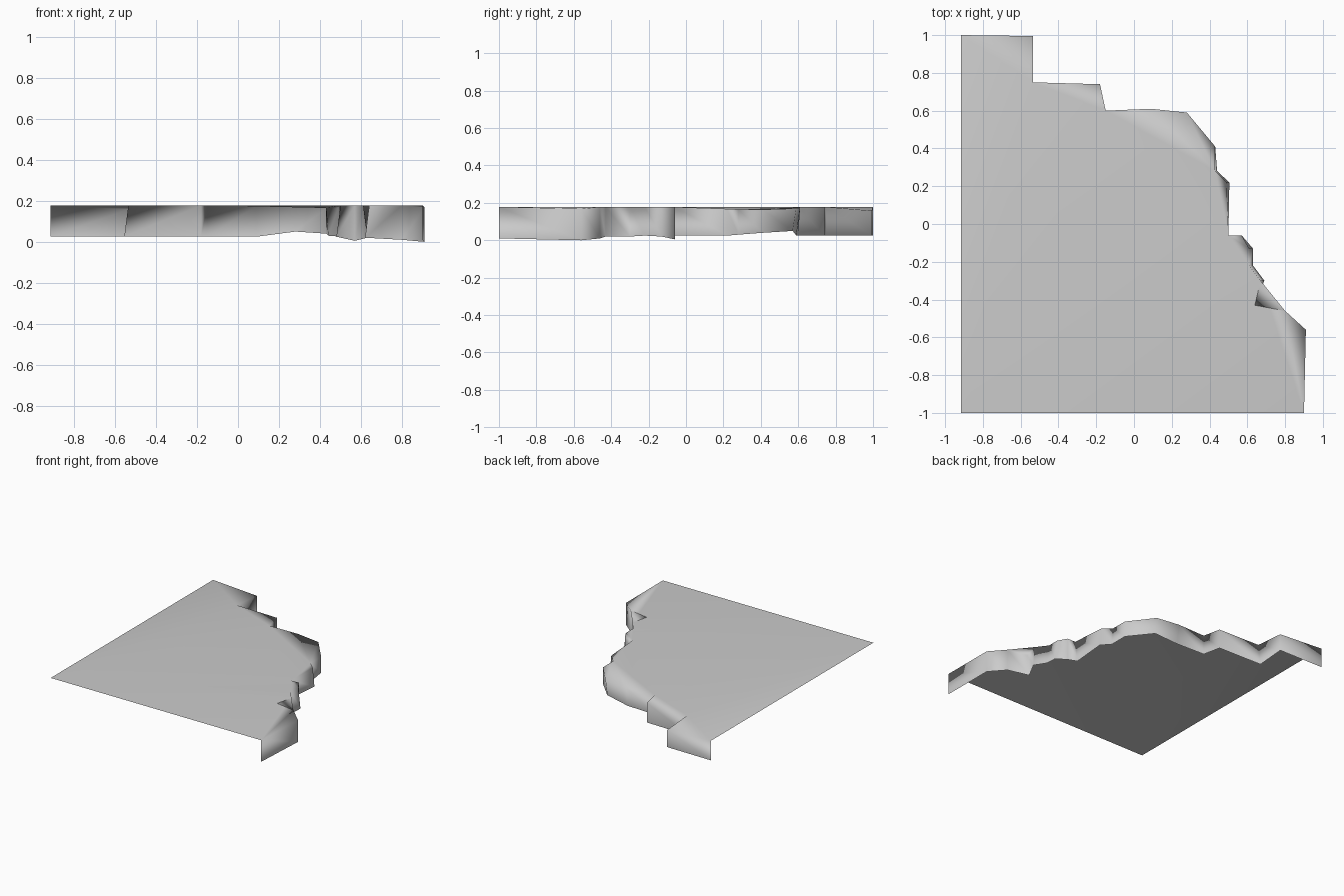
import bpy
import bmesh

cube = bpy.data.objects.get("Cube")
if cube:
    bpy.data.objects.remove(cube, do_unlink=True)

# One plain grey rock material
stone = bpy.data.materials.new("stone_grey")
stone.use_nodes = True
stone.diffuse_color = (0.6, 0.6, 0.6, 1)
stone.node_tree.nodes["Principled BSDF"].inputs["Base Color"].default_value = (0.6, 0.6, 0.6, 1)

TOP = 0.178

# Ragged cliff rim: x, y, drop below the top, foot offset x, foot offset y, foot height
rim = [
    (0.90, -1.00, 0, 0, 0, 0.01),
    (0.91, -0.56, 0.01, 0, 0, 0.0),
    (0.80, -0.46, 0, 0, 0, 0.01),
    (0.64, -0.43, 0, -0.02, 0, 0.02),
    (0.67, -0.30, 0, 0.02, 0, 0.02),
    (0.61, -0.22, 0, 0.02, 0, 0.025),
    (0.61, -0.13, 0, 0.02, 0, 0.02),
    (0.57, -0.06, 0, 0, 0, 0.005),
    (0.50, -0.06, 0, -0.02, 0, 0.025),
    (0.49, 0.22, 0.01, 0.015, 0, 0.025),
    (0.43, 0.28, 0.013, 0.01, 0, 0.03),
    (0.43, 0.41, 0.014, 0, 0, 0.04),
    (0.28, 0.59, 0.008, 0, -0.02, 0.05),
    (0.09, 0.61, 0.003, 0, -0.02, 0.025),
    (-0.15, 0.60, 0, 0, 0, 0.025),
    (-0.18, 0.74, 0, 0, 0, 0.025),
    (-0.535, 0.75, 0, -0.02, 0, 0.025),
    (-0.535, 0.995, 0.02, 0, 0, 0.025),
    (-0.915, 1.00, 0, 0, 0, 0.025),
]

bm = bmesh.new()
upper = [bm.verts.new((x, y, TOP - d)) for x, y, d, *_ in rim]
lower = [bm.verts.new((x + fx, y + fy, z)) for x, y, _, fx, fy, z in rim]
corner = bm.verts.new((-0.915, -1.0, TOP))

# Flat ground sheet on top, open along its two straight sides
ground = bm.faces.new(upper + [corner])

# Cliff skirt hanging from the ragged rim
for i in range(len(rim) - 1):
    bm.faces.new((upper[i], lower[i], lower[i + 1], upper[i + 1]))

bmesh.ops.triangulate(bm, faces=[ground], ngon_method='BEAUTY')
for face in bm.faces:
    face.smooth = True

mesh = bpy.data.meshes.new("cliff_ledge")
bm.to_mesh(mesh)
bm.free()
mesh.materials.append(stone)
ledge = bpy.data.objects.new("cliff_ledge", mesh)
bpy.context.collection.objects.link(ledge)

# Keep the ground evenly shaded while the skirt rolls softly over the rim
weighted = ledge.modifiers.new("soft_rim", 'WEIGHTED_NORMAL')
weighted.mode = 'FACE_AREA'
weighted.weight = 50
